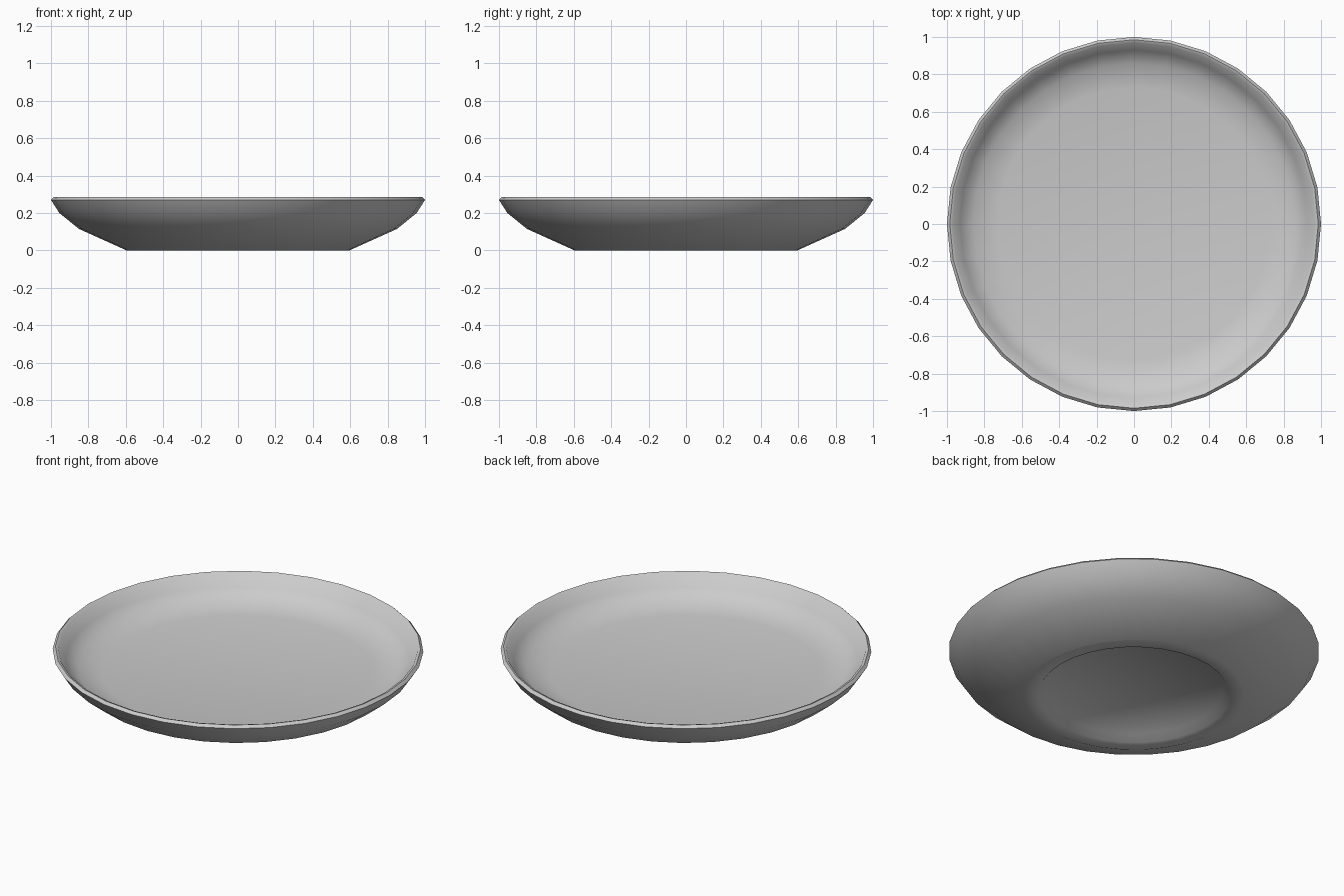
import bpy, bmesh, math

if "Cube" in bpy.data.objects:
    bpy.data.objects.remove(bpy.data.objects["Cube"])

SEGMENTS = 32

def lathe(name, profile, n):
    """Revolve (radius, height) points; both ends lie on the axis."""
    bm = bmesh.new()
    rings = []
    for r, z in profile:
        count = n if r > 0 else 1
        rings.append([bm.verts.new((r * math.cos(2 * math.pi * i / n),
                                    r * math.sin(2 * math.pi * i / n), z))
                      for i in range(count)])
    for a, b in zip(rings, rings[1:]):
        for i in range(n):
            j = (i + 1) % n
            quad = [a[i % len(a)], a[j % len(a)], b[j % len(b)], b[i % len(b)]]
            bm.faces.new(list(dict.fromkeys(quad)))
    bmesh.ops.recalc_face_normals(bm, faces=bm.faces)
    mesh = bpy.data.meshes.new(name)
    bm.to_mesh(mesh)
    bm.free()
    obj = bpy.data.objects.new(name, mesh)
    bpy.context.collection.objects.link(obj)
    bpy.context.view_layer.objects.active = obj
    obj.select_set(True)
    bpy.ops.object.shade_smooth_by_angle(angle=math.radians(60))
    return obj

# Plate: recessed base, foot ring, flared outside, lip, inner wall, flat floor
lathe("plate", [
    (0, 0.035), (0.48, 0.035), (0.515, 0.0), (0.595, 0.0),
    (0.85, 0.115), (0.955, 0.20), (1.0, 0.27), (0.985, 0.285), (0.97, 0.28),
    (0.93, 0.215), (0.86, 0.165), (0.73, 0.14), (0, 0.14),
], SEGMENTS)
